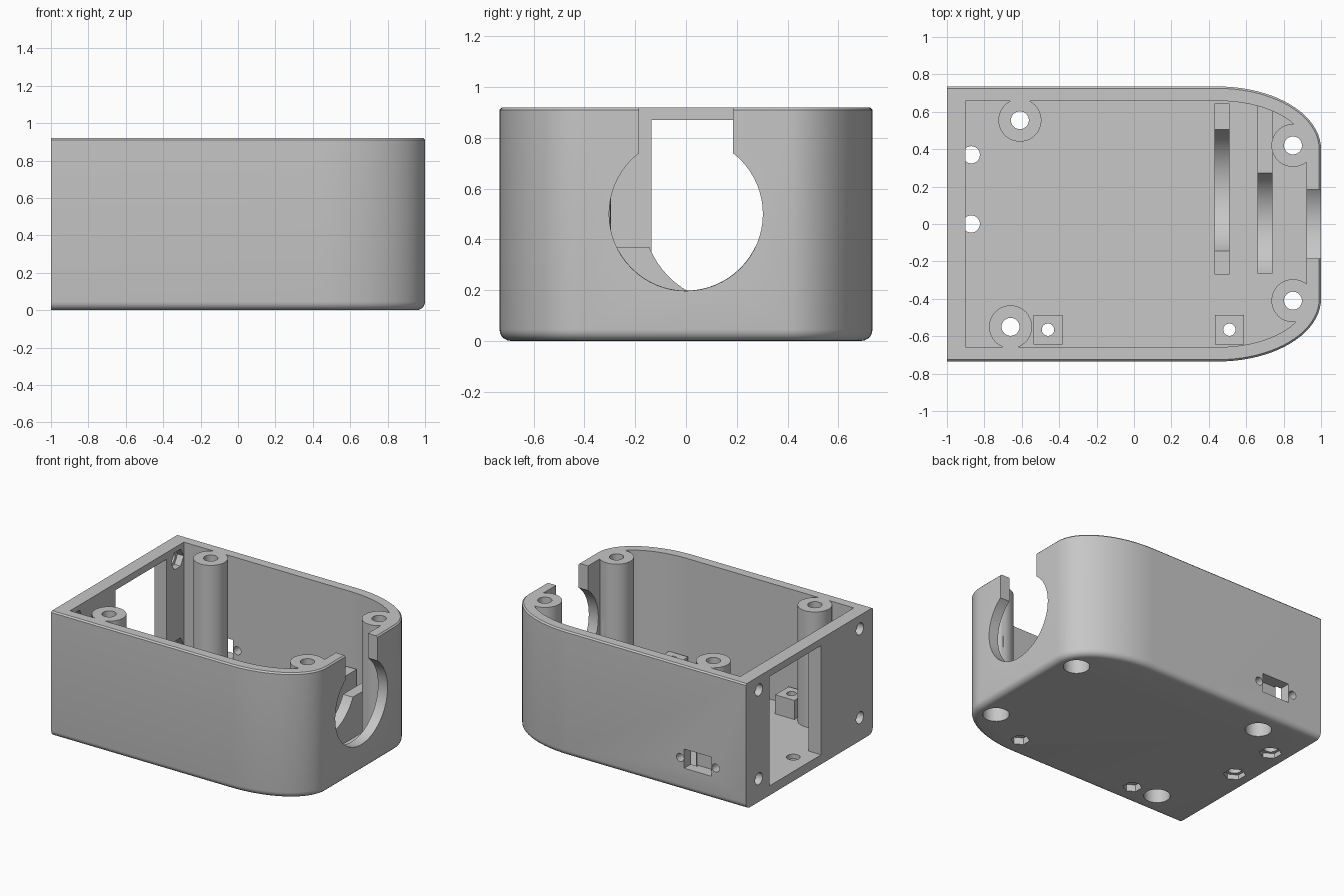
import bpy, bmesh, math
from mathutils import Matrix

if "Cube" in bpy.data.objects:
    bpy.data.objects.remove(bpy.data.objects["Cube"])

grey = bpy.data.materials.new("light_grey_plastic")
grey.diffuse_color = (0.57, 0.57, 0.57, 1)
grey.use_nodes = True
grey.node_tree.nodes["Principled BSDF"].inputs["Base Color"].default_value = grey.diffuse_color


def outline(inset, left):
    """Plan shape: square left end, elliptical corners on the right end."""
    cx, cy, n = 0.45, 0.40, 20
    a, b = 0.55 - inset, 0.335 - inset
    arc = [(cx + a * math.sin(t), cy + b * math.cos(t))
           for t in (math.pi / 2 * i / n for i in range(n + 1))]
    half = [(left, cy + b)] + arc
    return half + [(x, -y) for x, y in reversed(half)]


def new_object(name, bm):
    bmesh.ops.recalc_face_normals(bm, faces=bm.faces)
    me = bpy.data.meshes.new(name)
    bm.to_mesh(me)
    bm.free()
    ob = bpy.data.objects.new(name, me)
    bpy.context.collection.objects.link(ob)
    me.materials.append(grey)
    return ob


def loft(name, left, levels):
    """Stack outlines given as (z, inset) into a closed solid."""
    bm = bmesh.new()
    rings = [[bm.verts.new((x, y, z)) for x, y in outline(d, left)] for z, d in levels]
    for r0, r1 in zip(rings, rings[1:]):
        for i in range(len(r0)):
            j = (i + 1) % len(r0)
            bm.faces.new((r0[i], r0[j], r1[j], r1[i]))
    bm.faces.new(rings[0])
    bm.faces.new(rings[-1])
    return new_object(name, bm)


def box(name, lo, hi):
    bm = bmesh.new()
    bmesh.ops.create_cube(bm, size=1)
    for v in bm.verts:
        v.co = [lo[k] if v.co[k] < 0 else hi[k] for k in range(3)]
    return new_object(name, bm)


def rod(name, axis, start, length, r, sides=32):
    """Cylinder (or hex prism) running from start along +axis."""
    bm = bmesh.new()
    bmesh.ops.create_cone(bm, cap_ends=True, segments=sides, radius1=r, radius2=r, depth=length)
    bm.transform(Matrix.Translation((0, 0, length / 2)))
    turn = {'x': Matrix.Rotation(math.pi / 2, 4, 'Y'),
            'y': Matrix.Rotation(-math.pi / 2, 4, 'X'), 'z': Matrix()}[axis]
    bm.transform(Matrix.Translation(start) @ turn)
    return new_object(name, bm)


# outer shell: rounded bottom edge, fine chamfer on the rim
R = 0.045
levels = [(R - R * math.cos(t), R - R * math.sin(t))
          for t in (math.pi / 2 * i / 5 for i in range(6))]
case = loft("enclosure", -1.0, levels + [(0.91, 0), (0.92, 0.01)])


def apply(ob, op):
    ob.hide_render = True
    m = case.modifiers.new("bool", 'BOOLEAN')
    m.operation, m.object, m.solver = op, ob, 'EXACT'
    bpy.context.view_layer.objects.active = case
    bpy.ops.object.modifier_apply(modifier=m.name)
    bpy.data.objects.remove(ob)


def add(ob):
    apply(ob, 'UNION')


def cut(ob):
    apply(ob, 'DIFFERENCE')


FLOOR = 0.07
cut(loft("cavity", -0.9, [(FLOOR, 0.077), (1.1, 0.077)]))

# cradle ribs with round seats
for x, y0, y1, cy, r in ((0.43, -0.27, 0.645, 0.18, 0.35), (0.66, -0.265, 0.66, 0.0, 0.302)):
    add(box("rib", (x, y0, 0.05), (x + 0.08, y1, 0.37)))
    cut(rod("rib_seat", 'x', (x - 0.01, cy, 0.5), 0.1, r, 64))

# screw posts, with holes and counterbores from below
for x, y in ((-0.61, 0.555), (-0.66, -0.55), (0.85, 0.42), (0.85, -0.41)):
    add(rod("post", 'z', (x, y, 0.05), 0.87, 0.115, 40))
    cut(rod("post_hole", 'z', (x, y, -0.1), 1.2, 0.048))
    cut(rod("counterbore", 'z', (x, y, -0.1), 0.25, 0.088))

# square standoffs with nut recesses
for x in (-0.46, 0.51):
    add(box("standoff", (x - 0.078, -0.643, 0.05), (x + 0.078, -0.487, 0.21)))
    cut(rod("standoff_hole", 'z', (x, -0.565, -0.1), 0.5, 0.033))
    cut(rod("standoff_nut", 'z', (x, -0.565, -0.1), 0.15, 0.063, 6))

# round opening and entry slot in the right end
cut(rod("round_opening", 'x', (0.88, 0, 0.5), 0.3, 0.303, 64))
cut(box("entry_slot", (0.88, -0.185, 0.5), (1.1, 0.185, 1.1)))

# window in the left end
cut(box("window", (-1.1, -0.135, FLOOR), (-0.88, 0.46, 0.87)))

# left end screw holes with nut recesses inside
for y in (-0.585, 0.585):
    for z in (0.17, 0.82):
        cut(rod("end_hole", 'x', (-1.1, y, z), 0.25, 0.043))
        cut(rod("end_nut", 'x', (-0.95, y, z), 0.07, 0.072, 6))

# floor holes by the window with nut recesses below
for y in (0.0, 0.37):
    cut(rod("floor_hole", 'z', (-0.87, y, -0.1), 0.25, 0.046))
    cut(rod("floor_nut", 'z', (-0.87, y, -0.1), 0.135, 0.075, 6))

# switch slot and its two screw holes in the back wall
cut(box("switch_slot", (-0.72, 0.645, 0.17), (-0.5, 0.8, 0.31)))
for x in (-0.755, -0.467):
    cut(rod("switch_hole", 'y', (x, 0.62, 0.24), 0.2, 0.03, 24))

bpy.ops.object.select_all(action='DESELECT')
case.select_set(True)
bpy.context.view_layer.objects.active = case
bpy.ops.object.shade_smooth_by_angle(angle=math.radians(30))
